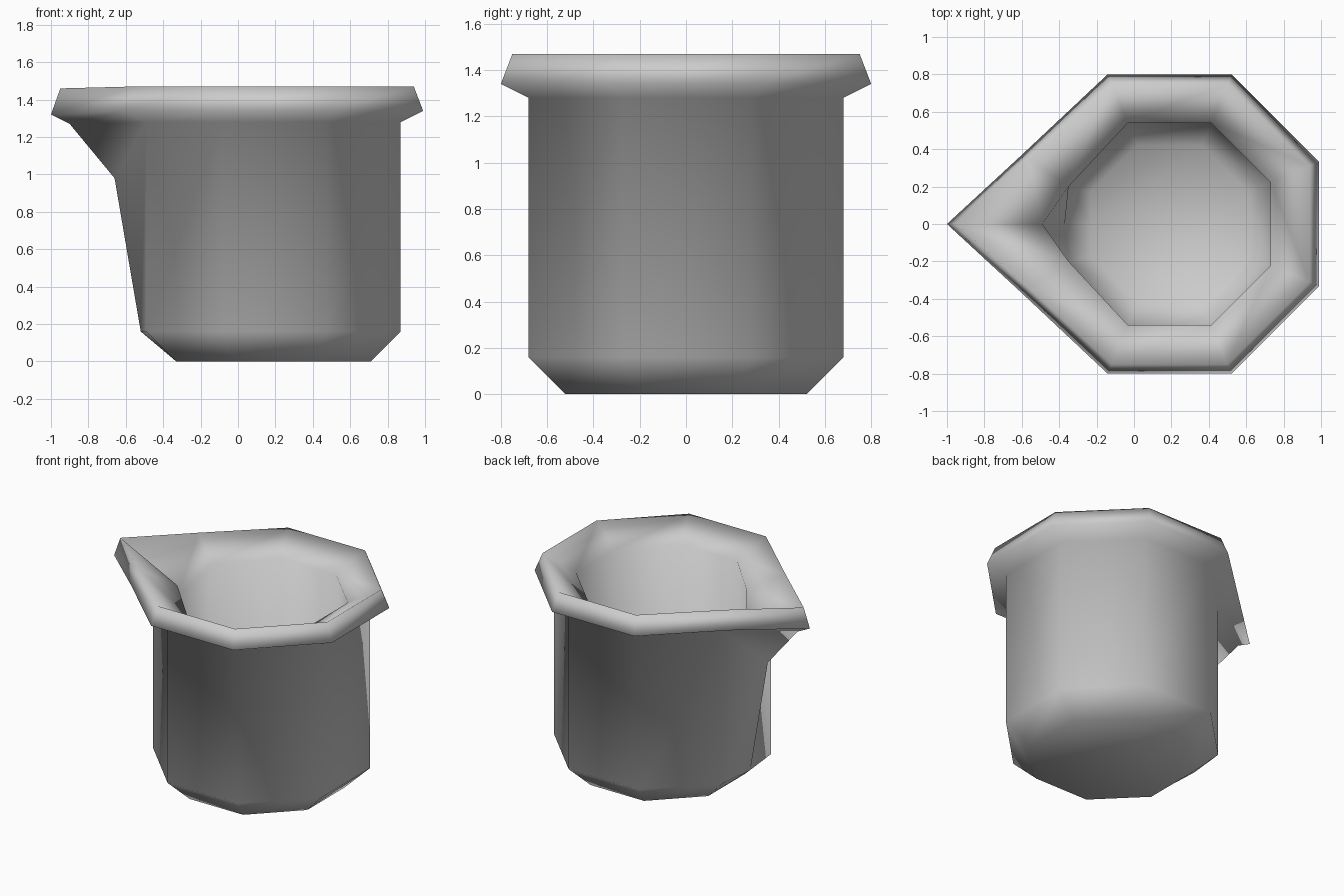
import bpy
import bmesh

cube = bpy.data.objects.get("Cube")
if cube:
    bpy.data.objects.remove(cube, do_unlink=True)

CENTRE = 0.19     # axis of the bowl along x
CORNER = 0.414    # half side of a regular octagon per unit apothem


def ring(bm, apothem, z, spout_x, spout_z, spout_side=CORNER):
    """Octagon with a ninth point in its -x side, which forms the spout."""
    a, h, s = apothem, apothem * CORNER, apothem * spout_side
    half = [(a, h), (h, a), (-h, a), (-a, s)]
    outline = half + [None] + [(x, -y) for x, y in reversed(half)]
    return [bm.verts.new((spout_x, 0, spout_z) if p is None
                         else (CENTRE + p[0], p[1], z)) for p in outline]


# Sections from the underside, up the outside, over the rim, down the inside:
# apothem, height, spout x, spout height, spout side
sections = [
    (0.52, 0.00, -0.33, 0.00, CORNER),
    (0.68, 0.16, -0.52, 0.16, CORNER),
    (0.68, 1.28, -0.66, 0.98, CORNER),
    (0.68, 1.28, -0.90, 1.27, CORNER),
    (0.80, 1.34, -1.00, 1.32, 0.45),
    (0.75, 1.47, -0.95, 1.46, 0.46),
    (0.54, 1.35, -0.49, 1.15, 0.37),
    (0.54, 0.26, -0.37, 0.26, 0.37),
    (0.42, 0.13, -0.23, 0.13, CORNER),
]

bm = bmesh.new()
rings = [ring(bm, *s) for s in sections]
for low, high in zip(rings, rings[1:]):
    for i in range(len(low)):
        j = (i + 1) % len(low)
        bm.faces.new((low[i], low[j], high[j], high[i]))

# Underside and inner floor
bm.faces.new(list(reversed(rings[0])))
bm.faces.new(rings[-1])
bmesh.ops.remove_doubles(bm, verts=bm.verts, dist=0.0005)
bmesh.ops.recalc_face_normals(bm, faces=bm.faces)
for face in bm.faces:
    face.smooth = True

mesh = bpy.data.meshes.new("spouted_pot")
bm.to_mesh(mesh)
bm.free()

# Single plain grey
grey = bpy.data.materials.new("light_grey")
grey.use_nodes = True
colour = (0.6, 0.6, 0.6, 1)
grey.diffuse_color = colour
grey.node_tree.nodes["Principled BSDF"].inputs["Base Color"].default_value = colour
mesh.materials.append(grey)

pot = bpy.data.objects.new("spouted_pot", mesh)
bpy.context.collection.objects.link(pot)
